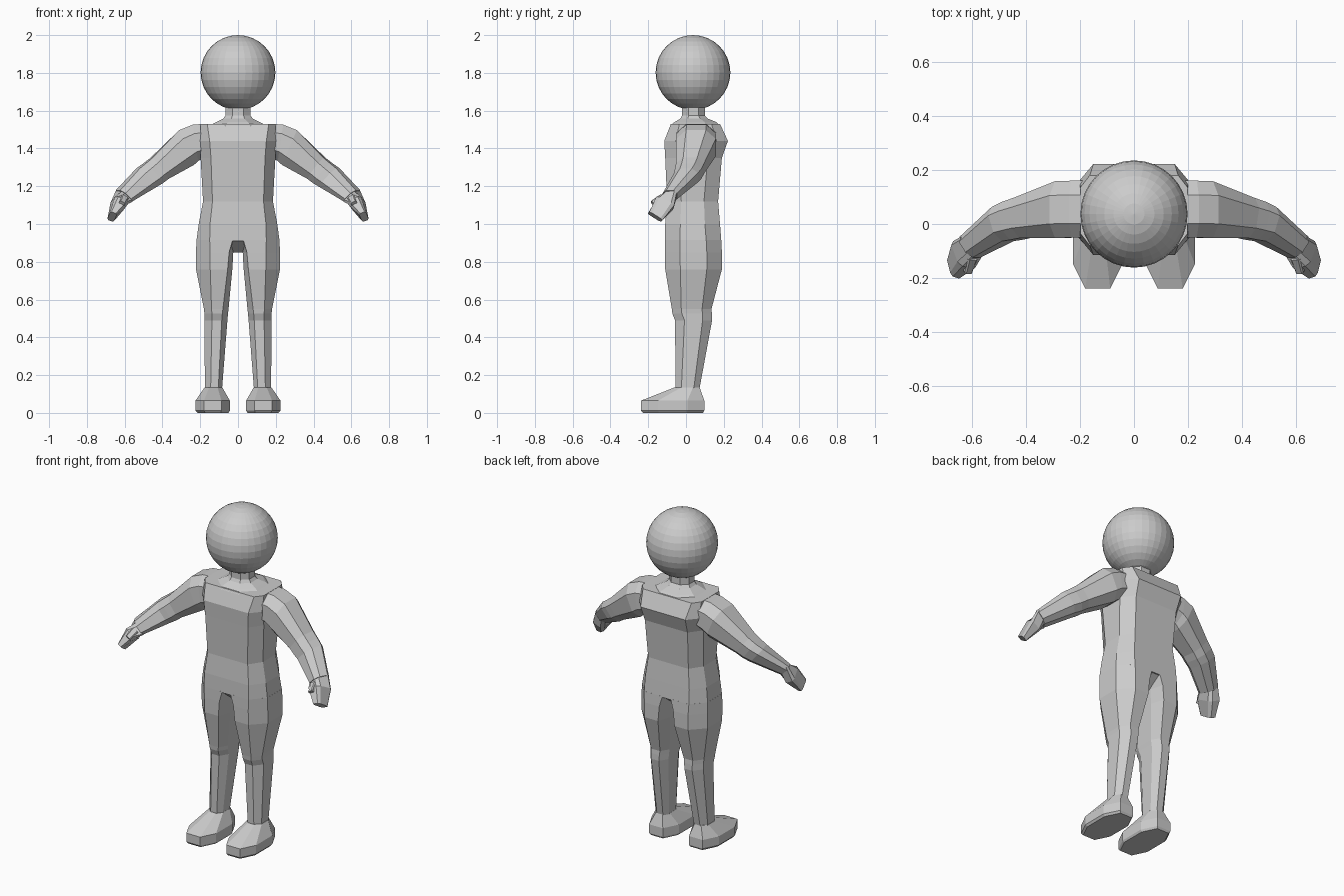
import bpy, bmesh
from mathutils import Vector


def add_mesh(name, bm, mirror=False):
    bmesh.ops.recalc_face_normals(bm, faces=bm.faces)
    me = bpy.data.meshes.new(name)
    bm.to_mesh(me)
    bm.free()
    ob = bpy.data.objects.new(name, me)
    bpy.context.collection.objects.link(ob)
    if mirror:
        ob.modifiers.new("Mirror", 'MIRROR')
    return ob


def loft(name, rings, mirror=False):
    bm = bmesh.new()
    vs = [[bm.verts.new(p) for p in r] for r in rings]
    n = len(vs[0])
    for a, b in zip(vs, vs[1:]):
        for i in range(n):
            j = (i + 1) % n
            bm.faces.new((a[i], a[j], b[j], b[i]))
    bm.faces.new(vs[0])
    bm.faces.new(vs[-1])
    return add_mesh(name, bm, mirror)


def octagon(z, x0, x1, y0, y1, bi, bo, by):
    # bi / bo: bevel on the low-x and high-x sides, by: bevel depth in y
    return [(x0 + bi, y0, z), (x1 - bo, y0, z), (x1, y0 + by, z), (x1, y1 - by, z),
            (x1 - bo, y1, z), (x0 + bi, y1, z), (x0, y1 - by, z), (x0, y0 + by, z)]


def tilted(c, u, v, h, d, b=0.5):
    # bevelled section around c, spanned by u (height) and v (depth)
    c, u, v = Vector(c), Vector(u).normalized(), Vector(v).normalized()
    shape = [(1, b), (b, 1), (-b, 1), (-1, b), (-1, -b), (-b, -1), (b, -1), (1, -b)]
    return [c + u * h * s + v * d * t for s, t in shape]


# Head
bpy.ops.mesh.primitive_uv_sphere_add(segments=32, ring_count=16, radius=0.198,
                                     location=(0, 0.037, 1.802))
bpy.context.object.name = "head"

# Neck with flared base: z, half width, front, back
neck = [(1.52, 0.15, -0.085, 0.18), (1.54, 0.115, -0.06, 0.16), (1.558, 0.078, -0.03, 0.115),
        (1.575, 0.066, -0.02, 0.1), (1.66, 0.066, -0.02, 0.1)]
loft("neck", [octagon(z, -w, w, a, b, w * .55, w * .55, (b - a) * .28) for z, w, a, b in neck])

# Torso: z, half width, front, back, corner bevel x, bevel y
torso = [(1.53, 0.198, -0.08, 0.18, 0.035, 0.045), (1.44, 0.2, -0.115, 0.222, 0.05, 0.06),
         (1.35, 0.198, -0.11, 0.19, 0.055, 0.075), (1.12, 0.185, -0.1, 0.17, 0.05, 0.075),
         (1.0, 0.208, -0.11, 0.18, 0.06, 0.08), (0.91, 0.22, -0.112, 0.187, 0.07, 0.08)]
loft("torso", [octagon(z, -w, w, a, b, c, c, d) for z, w, a, b, c, d in torso])

# Crotch arch
arch = [(-0.111, 0.915), (-0.03, 0.85), (0.1, 0.85), (0.186, 0.915)]
loft("crotch", [[(x, y, z) for y, z in arch] for x in (-0.045, 0.045)])

# Legs: z, inner x, outer x, front, back, inner bevel, outer bevel, bevel y
leg = [(0.915, 0.022, 0.22, -0.112, 0.187, 0.006, 0.07, 0.08),
       (0.85, 0.025, 0.222, -0.112, 0.19, 0.022, 0.075, 0.08),
       (0.76, 0.03, 0.222, -0.11, 0.19, 0.025, 0.075, 0.08),
       (0.55, 0.05, 0.18, -0.075, 0.135, 0.03, 0.04, 0.05),
       (0.525, 0.053, 0.178, -0.072, 0.137, 0.03, 0.04, 0.05),
       (0.49, 0.056, 0.178, -0.058, 0.138, 0.03, 0.04, 0.05),
       (0.12, 0.085, 0.175, -0.055, 0.07, 0.02, 0.03, 0.03)]
loft("legs", [octagon(*r) for r in leg], True)

# Feet: z, inner x, outer x, front, back, side bevel, toe depth
foot = [(0.0, 0.05, 0.215, -0.228, 0.09, 0.042, 0.085),
        (0.012, 0.043, 0.225, -0.238, 0.097, 0.045, 0.09),
        (0.065, 0.043, 0.225, -0.238, 0.097, 0.045, 0.09),
        (0.135, 0.083, 0.177, -0.06, 0.072, 0.025, 0.035)]
loft("feet", [octagon(z, i, o, a, b, c, c, d) for z, i, o, a, b, c, d in foot], True)

# Arms
arm = [((0.18, 0.055, 1.44), (0, 0, 1), (0, 1, 0), 0.09, 0.105),
       ((0.225, 0.055, 1.43), (0.15, 0, 1), (0, 1, 0), 0.097, 0.105),
       ((0.272, 0.053, 1.405), (0.4, 0, 0.92), (0, 1, 0), 0.1, 0.105),
       ((0.415, 0.022, 1.295), (0.6, 0, 0.8), (0.15, 1, 0), 0.07, 0.075),
       ((0.45, 0.012, 1.268), (0.64, 0, 0.76), (0.2, 1, 0), 0.069, 0.072),
       ((0.485, 0.0, 1.245), (0.66, 0, 0.75), (0.3, 1, 0), 0.066, 0.066),
       ((0.605, -0.085, 1.148), (0.7, 0, 0.71), (0.5, 0.8, 0), 0.043, 0.045)]
loft("arms", [tilted(*r) for r in arm], True)

# Hands
hand = [((0.6, -0.082, 1.152), (0.7, 0, 0.7), (0.5, 0.8, 0.2), 0.04, 0.042),
        ((0.628, -0.113, 1.11), (0.8, 0.1, 0.4), (0.3, 0.8, -0.4), 0.04, 0.055),
        ((0.667, -0.163, 1.038), (0.9, 0.3, 0.3), (0.2, 0.8, -0.5), 0.02, 0.042)]
loft("hands", [tilted(*r, 0.65) for r in hand], True)

# Thumbs
thumb = [((0.602, -0.12, 1.135), (0.8, 0, 0.5), (0.3, 0.6, -0.6), 0.02, 0.022),
         ((0.616, -0.172, 1.105), (0.8, 0, 0.5), (0.3, 0.6, -0.6), 0.016, 0.018)]
loft("thumbs", [tilted(*r, 0.7) for r in thumb], True)
